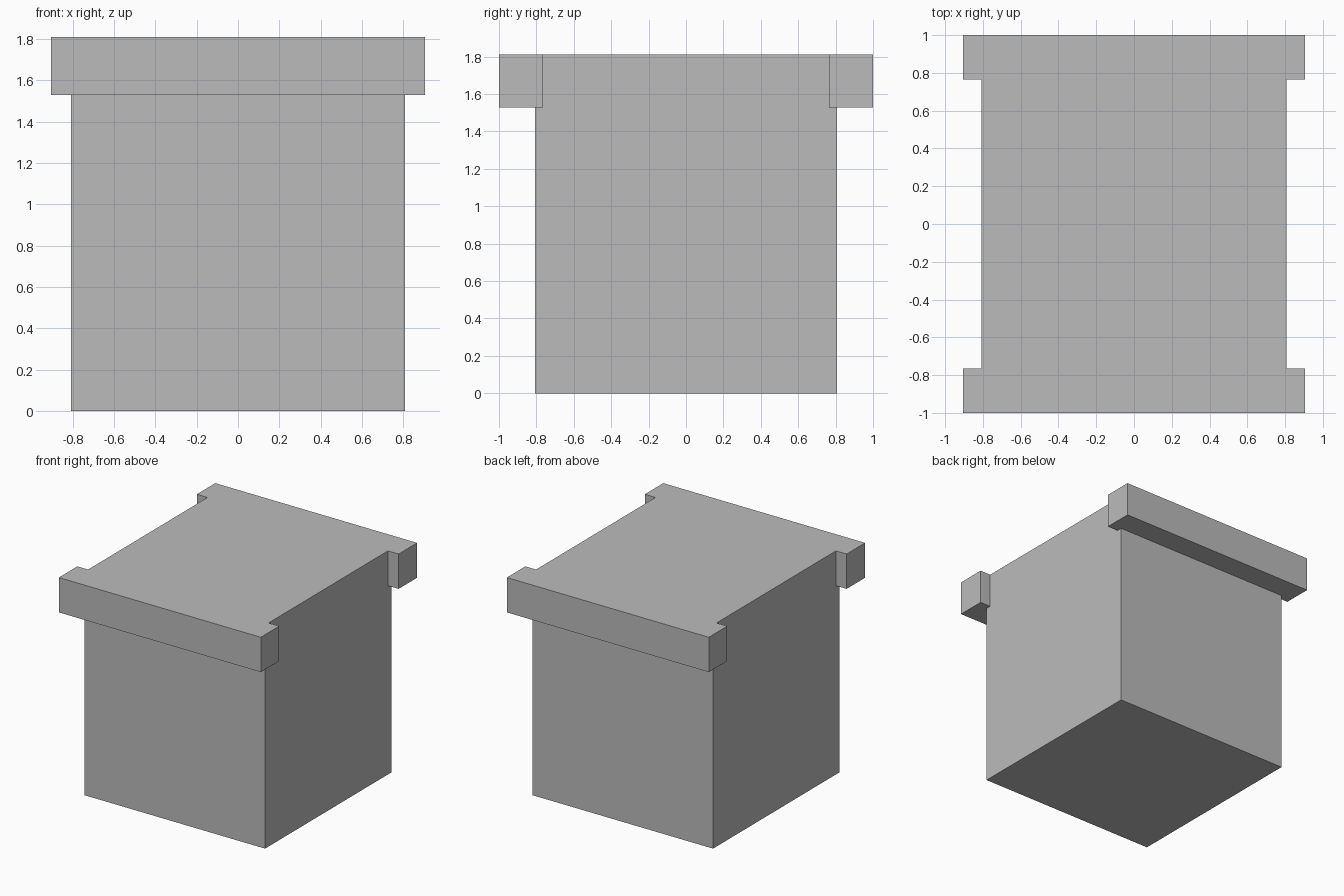
import bpy
import bmesh

cube = bpy.data.objects.get("Cube")
if cube:
    bpy.data.objects.remove(cube, do_unlink=True)

# One flat grey for everything
grey = bpy.data.materials.new("plain_grey")
grey.use_nodes = True
colour = (0.5, 0.5, 0.5, 1.0)
grey.diffuse_color = colour
grey.node_tree.nodes["Principled BSDF"].inputs["Base Color"].default_value = colour

HALF = 0.808                    # half width of the square body
TOP, RAIL_BOTTOM = 1.81, 1.528  # heights
RAIL_X, RAIL_IN, RAIL_OUT = 0.904, 0.764, 1.0


def extrude_outline(name, outline, z0, z1):
    """Make a flat-faced prism from a plan outline."""
    bm = bmesh.new()
    face = bm.faces.new([bm.verts.new((x, y, z0)) for x, y in outline])
    new = bmesh.ops.extrude_face_region(bm, geom=[face])["geom"]
    verts = [v for v in new if isinstance(v, bmesh.types.BMVert)]
    bmesh.ops.translate(bm, verts=verts, vec=(0, 0, z1 - z0))
    bmesh.ops.recalc_face_normals(bm, faces=bm.faces)
    mesh = bpy.data.meshes.new(name)
    bm.to_mesh(mesh)
    bm.free()
    mesh.materials.append(grey)
    obj = bpy.data.objects.new(name, mesh)
    bpy.context.collection.objects.link(obj)
    return obj


# Square body
extrude_outline("body", [(-HALF, -HALF), (HALF, -HALF), (HALF, HALF), (-HALF, HALF)], 0, TOP)

# Rails wrap the front and back top edges, their short ends hooking round the sides
rail = [(-RAIL_X, RAIL_OUT), (-RAIL_X, RAIL_IN), (-HALF, RAIL_IN), (-HALF, HALF),
        (HALF, HALF), (HALF, RAIL_IN), (RAIL_X, RAIL_IN), (RAIL_X, RAIL_OUT)]
for name, side in (("front_rail", -1), ("back_rail", 1)):
    extrude_outline(name, [(x, side * y) for x, y in rail], RAIL_BOTTOM, TOP)
